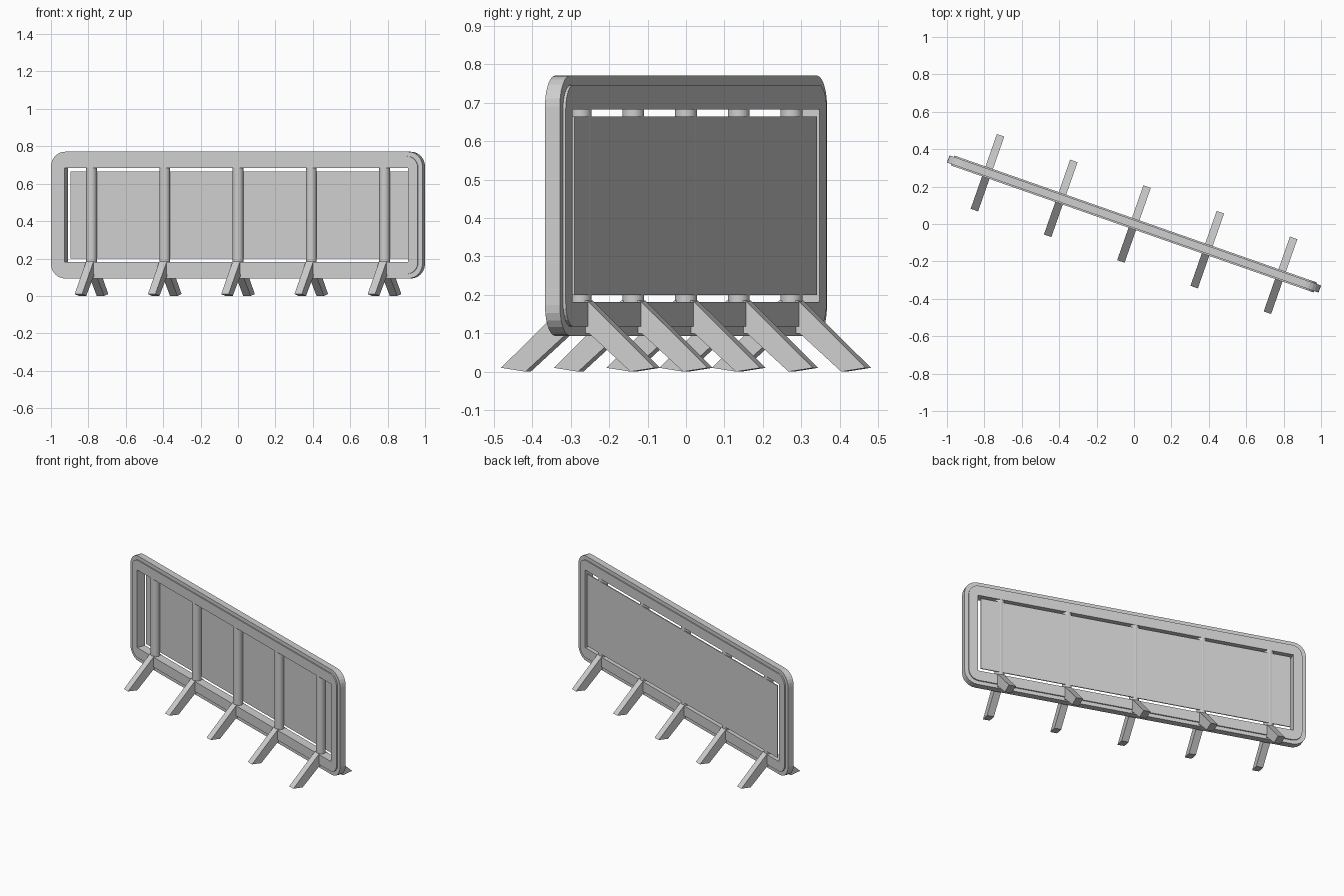
import bpy, bmesh, math
from mathutils import Matrix, Vector

cube = bpy.data.objects.get("Cube")
if cube:
    bpy.data.objects.remove(cube, do_unlink=True)

GREY = (0.62, 0.62, 0.62, 1)
grey = bpy.data.materials.new("light grey")
grey.use_nodes = True
grey.diffuse_color = GREY
grey.node_tree.nodes["Principled BSDF"].inputs["Base Color"].default_value = GREY

# The whole barrier stands turned about the vertical
TURN = Matrix.Rotation(math.radians(-19.3), 4, "Z")
MID_Z = 0.432


def add_mesh(name, mesh, local=Matrix()):
    mesh.materials.clear()
    mesh.materials.append(grey)
    obj = bpy.data.objects.new(name, mesh)
    bpy.context.collection.objects.link(obj)
    obj.matrix_world = TURN @ local
    return obj


def from_bmesh(name, bm, local=Matrix()):
    bmesh.ops.recalc_face_normals(bm, faces=bm.faces[:])
    mesh = bpy.data.meshes.new(name)
    bm.to_mesh(mesh)
    bm.free()
    return add_mesh(name, mesh, local)


def rounded_rect(half_w, half_h, radius, steps=6):
    points = []
    for quarter, (sx, sy) in enumerate([(1, 1), (-1, 1), (-1, -1), (1, -1)]):
        for i in range(steps + 1):
            a = math.radians(90) * (quarter + i / steps)
            points.append((sx * (half_w - radius) + radius * math.cos(a),
                           sy * (half_h - radius) + radius * math.sin(a)))
    return points


def frame_ring(name, half_w, half_h, radius, hole_w, hole_h, half_depth):
    """Rounded slab with a square-cornered opening."""
    curve = bpy.data.curves.new(name, "CURVE")
    curve.dimensions = "2D"
    curve.fill_mode = "BOTH"
    curve.extrude = half_depth
    hole = [(-hole_w, -hole_h), (-hole_w, hole_h), (hole_w, hole_h), (hole_w, -hole_h)]
    for points in (rounded_rect(half_w, half_h, radius), hole):
        spline = curve.splines.new("POLY")
        spline.points.add(len(points) - 1)
        for p, (x, y) in zip(spline.points, points):
            p.co = (x, y, 0, 1)
        spline.use_cyclic_u = True
    helper = bpy.data.objects.new(name + " outline", curve)
    bpy.context.collection.objects.link(helper)
    deps = bpy.context.evaluated_depsgraph_get()
    mesh = bpy.data.meshes.new_from_object(helper.evaluated_get(deps))
    bpy.data.objects.remove(helper, do_unlink=True)
    for poly in mesh.polygons:
        poly.use_smooth = False
    upright = Matrix.Translation((0, 0, MID_Z)) @ Matrix.Rotation(math.radians(90), 4, "X")
    return add_mesh(name, mesh, upright)


def box(name, size, centre):
    bm = bmesh.new()
    bmesh.ops.create_cube(bm, size=1)
    bmesh.ops.scale(bm, vec=size, verts=bm.verts)
    return from_bmesh(name, bm, Matrix.Translation(centre))


def leg(name, x, side, width=0.042):
    """Sloping strut; side is -1 for the front and 1 for the back."""
    profile = [(0.0, 0.185), (0.026, 0.185), (0.212, 0.01), (0.145, 0.0), (0.03, 0.1), (0.0, 0.1)]
    bm = bmesh.new()
    face = bm.faces.new([bm.verts.new((-width / 2, side * d, z)) for d, z in profile])
    out = bmesh.ops.extrude_face_region(bm, geom=[face])
    verts = [v for v in out["geom"] if isinstance(v, bmesh.types.BMVert)]
    bmesh.ops.translate(bm, verts=verts, vec=(width, 0, 0))
    return from_bmesh(name, bm, Matrix.Translation((x, 0, 0)))


def post(name, x, radius=0.0285, low=0.18, high=0.69):
    bm = bmesh.new()
    bmesh.ops.create_cone(bm, cap_ends=True, segments=32, radius1=radius,
                          radius2=radius, depth=high - low)
    for f in bm.faces:
        f.smooth = len(f.verts) == 4
    for e in bm.edges:
        e.smooth = all(len(f.verts) == 4 for f in e.link_faces)
    return from_bmesh(name, bm, Matrix.Translation((x, 0, (low + high) / 2)))


# Frame: wide rim with a thinner stepped plate on each face
frame_ring("outer_rim", 1.0525, 0.339, 0.08, 0.973, 0.251, 0.0205)
frame_ring("face_plates", 1.0275, 0.315, 0.062, 0.973, 0.251, 0.028)

# Infill panel towards the back of the opening
box("panel", (1.91, 0.006, 0.466), (0, 0.0245, MID_Z))

# Posts and feet at even spacing
for i in range(5):
    x = (i - 2) * 0.415
    post(f"post_{i + 1}", x)
    leg(f"front_leg_{i + 1}", x, -1)
    leg(f"back_leg_{i + 1}", x, 1)
